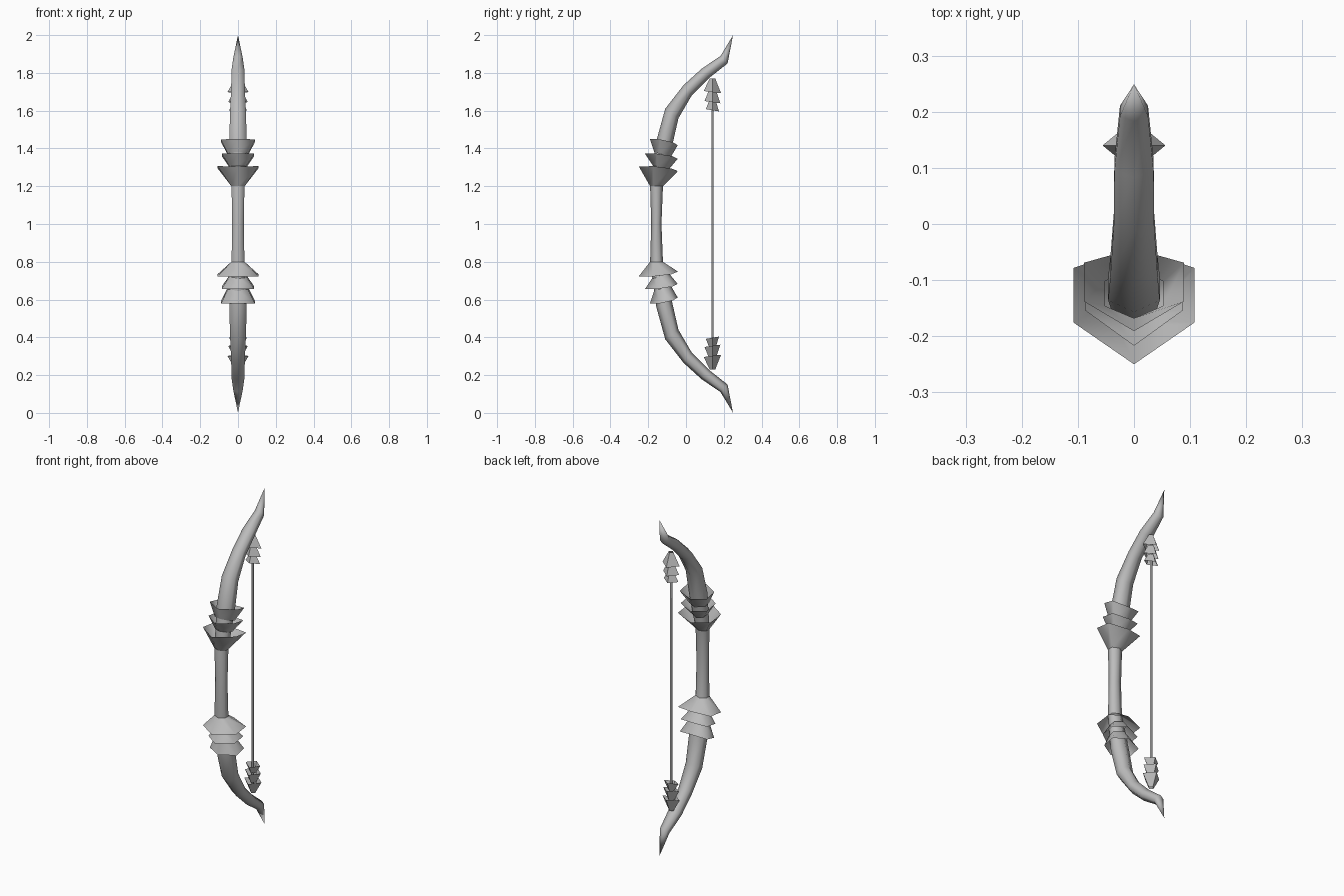
import bpy
import bmesh
import math

cube = bpy.data.objects.get("Cube")
if cube:
    bpy.data.objects.remove(cube, do_unlink=True)

grey = bpy.data.materials.new("light_grey")
grey.use_nodes = True
colour = (0.5, 0.5, 0.5, 1)
grey.diffuse_color = colour
grey.node_tree.nodes["Principled BSDF"].inputs["Base Color"].default_value = colour


def ring(front, back, half_width, fractions, lift=0.0):
    """Closed section between a front and a back point, given as (y, z)."""
    def at(f, side):
        y = front[0] + (back[0] - front[0]) * f
        z = front[1] + (back[1] - front[1]) * f + lift
        return (side * half_width, y, z)
    right = [at(f, -1) for f in fractions]
    left = [at(f, 1) for f in reversed(fractions)]
    return [(0, *front)] + left[::-1] + [(0, *back)] + right[::-1]


def flip(points):
    return [(x, y, 2 - z) for x, y, z in points]


def loft(name, rings, angle, cap=False):
    """Skin a row of sections; a one-point section closes to a tip."""
    bm = bmesh.new()
    rows = [[bm.verts.new(p) for p in r] for r in rings]
    for a, b in zip(rows, rows[1:]):
        n = max(len(a), len(b))
        for i in range(n):
            j = (i + 1) % n
            if len(a) == 1:
                bm.faces.new((a[0], b[j], b[i]))
            elif len(b) == 1:
                bm.faces.new((a[i], a[j], b[0]))
            else:
                bm.faces.new((a[i], a[j], b[j], b[i]))
    if cap:
        bm.faces.new(rows[0])
        bm.faces.new(rows[-1])
    bmesh.ops.recalc_face_normals(bm, faces=bm.faces[:])
    mesh = bpy.data.meshes.new(name)
    bm.to_mesh(mesh)
    bm.free()
    mesh.materials.append(grey)
    obj = bpy.data.objects.new(name, mesh)
    bpy.context.collection.objects.link(obj)
    bpy.ops.object.select_all(action='DESELECT')
    obj.select_set(True)
    bpy.context.view_layer.objects.active = obj
    bpy.ops.object.shade_smooth_by_angle(angle=math.radians(angle))
    return obj


# Curved bow body: front edge, back edge, half width from grip to end
HEX = (0.25, 0.75)
stations = [
    ((-0.19, 1.2), (-0.122, 1.2), 0.034),
    ((-0.157, 1.44), (-0.072, 1.42), 0.046),
    ((-0.11, 1.61), (-0.04, 1.56), 0.042),
    ((-0.013, 1.735), (0.03, 1.68), 0.036),
    ((0.083, 1.822), (0.125, 1.775), 0.035),
    ((0.183, 1.89), (0.22, 1.85), 0.025),
]
upper = [ring(*s, HEX) for s in stations] + [[(0, 0.249, 2.0)]]
grip = ring((-0.184, 1.0), (-0.13, 1.0), 0.031, HEX)
loft("bow_body", [flip(r) for r in reversed(upper)] + [grip] + upper, 80)

# Flared collars above and below the grip: inner section, then open rim
COLLAR = (0.36, 0.83)
collars = [
    (((-0.19, 1.2), (-0.122, 1.2), 0.035), ((-0.25, 1.305), (-0.043, 1.28), 0.108)),
    (((-0.176, 1.31), (-0.09, 1.29), 0.042), ((-0.217, 1.372), (-0.044, 1.345), 0.086)),
    (((-0.168, 1.38), (-0.08, 1.355), 0.052), ((-0.191, 1.45), (-0.044, 1.417), 0.089)),
]


def shifted(section, dz):
    (fy, fz), (by, bz), w = section
    return (fy, fz + dz), (by, bz + dz), w


for i, (inner, rim) in enumerate(collars):
    loft(f"upper_collar_{i + 1}",
         [ring(*inner, HEX), ring(*rim, COLLAR, 0.01)], 65)
    drop = -0.028
    low_inner = ring(*shifted(inner, drop if i else 0), HEX)
    low_rim = ring(*shifted(rim, drop), COLLAR, 0.01)
    loft(f"lower_collar_{i + 1}", [flip(low_inner), flip(low_rim)], 65)

# Four-sided tassel skirts at both ends of the string
STRING_Y = 0.14
skirts = [
    (1.77, 0.015, 1.698, 0.046, 0.056),
    (1.705, 0.02, 1.645, 0.042, 0.052),
    (1.65, 0.018, 1.602, 0.035, 0.048),
]
for i, (top, neck, rim, depth, width) in enumerate(skirts):
    a = ring((STRING_Y - neck, top), (STRING_Y + neck, top), neck, (0.5,))
    b = ring((STRING_Y - depth, rim + 0.006), (STRING_Y + depth, rim - 0.006), width, (0.5,))
    loft(f"upper_string_skirt_{i + 1}", [a, b], 60)
    loft(f"lower_string_skirt_{i + 1}", [flip(a), flip(b)], 60)

# Bowstring
R = 0.006
end = ring((STRING_Y - R, 1.75), (STRING_Y + R, 1.75), R, HEX)
loft("bowstring", [flip(end), end], 65, cap=True)
